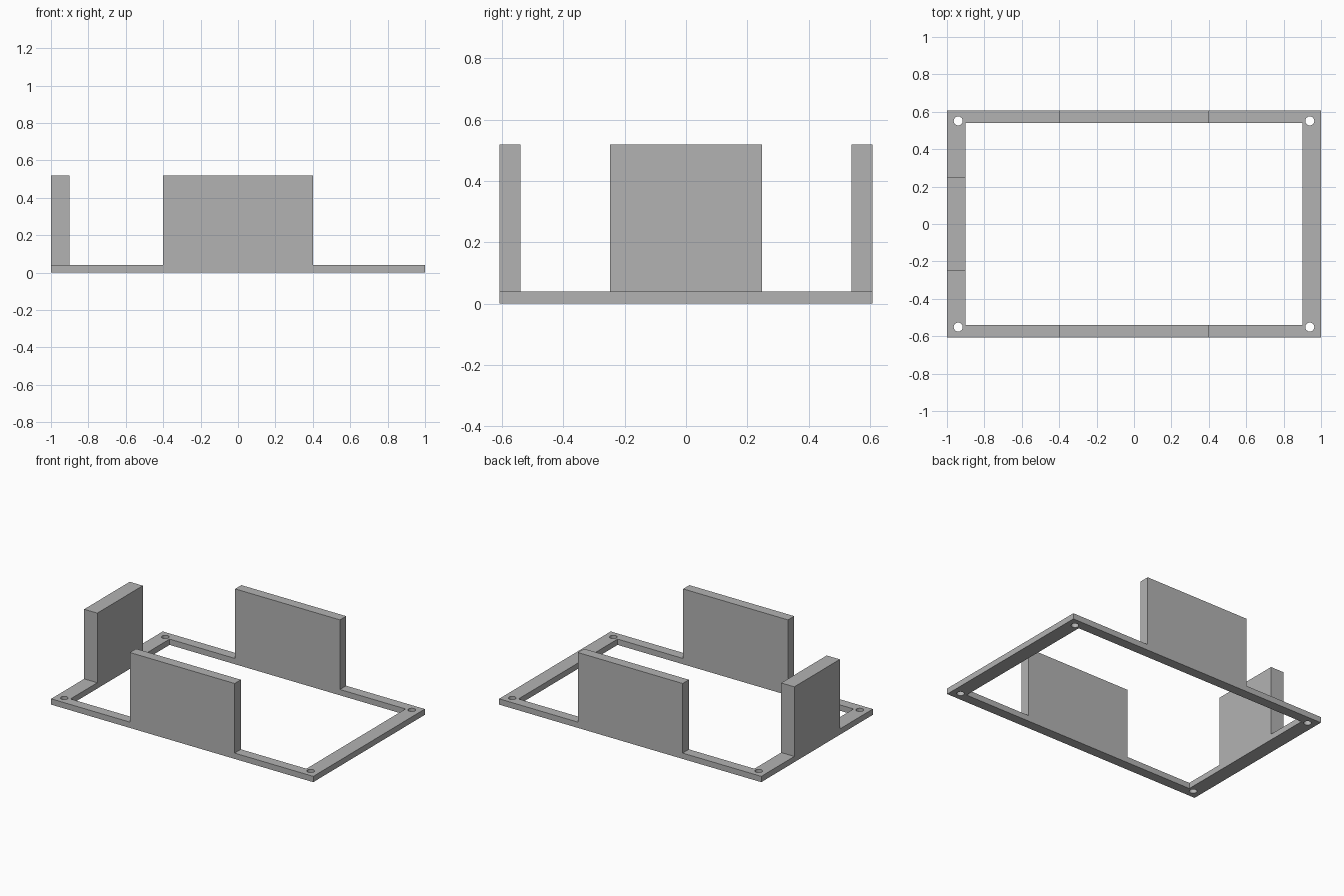
import bpy, bmesh
from math import cos, sin, tau

cube = bpy.data.objects.get("Cube")
if cube:
    bpy.data.objects.remove(cube, do_unlink=True)

HALF_X, HALF_Y = 1.0, 0.608      # outer frame
IN_X, IN_Y = 0.9, 0.54           # opening
BASE, TOP = 0.04, 0.52           # frame thickness, wall height

grey = bpy.data.materials.new("plain grey")
grey.use_nodes = True
colour = (0.45, 0.45, 0.45, 1)
grey.diffuse_color = colour
grey.node_tree.nodes["Principled BSDF"].inputs["Base Color"].default_value = colour


def finish(name, bm):
    bmesh.ops.recalc_face_normals(bm, faces=bm.faces)
    mesh = bpy.data.meshes.new(name)
    bm.to_mesh(mesh)
    bm.free()
    mesh.materials.append(grey)
    obj = bpy.data.objects.new(name, mesh)
    bpy.context.collection.objects.link(obj)
    return obj


def loop(bm, points):
    verts = [bm.verts.new((x, y, 0)) for x, y in points]
    return [bm.edges.new((v, verts[i - 1])) for i, v in enumerate(verts)]


def rectangle(x, y):
    return [(-x, -y), (x, -y), (x, y), (-x, y)]


def circle(cx, cy, r, n=32):
    return [(cx + r * cos(tau * i / n), cy + r * sin(tau * i / n)) for i in range(n)]


def wall(name, x0, x1, y0, y1):
    bm = bmesh.new()
    loop(bm, [(x0, y0), (x1, y0), (x1, y1), (x0, y1)])
    face = bm.faces.new(bm.verts[:])
    up = bmesh.ops.extrude_face_region(bm, geom=[face])["geom"]
    moved = [g for g in up if isinstance(g, bmesh.types.BMVert)]
    bmesh.ops.translate(bm, verts=moved, vec=(0, 0, TOP - BASE))
    finish(name, bm).location.z = BASE


# Base frame: outline with a large opening and four screw holes
bm = bmesh.new()
edges = loop(bm, rectangle(HALF_X, HALF_Y)) + loop(bm, rectangle(IN_X, IN_Y))
for cx, cy in rectangle(0.94, 0.551):
    edges += loop(bm, circle(cx, cy, 0.024))
bmesh.ops.triangle_fill(bm, edges=edges, use_beauty=True, normal=(0, 0, 1))
up = bmesh.ops.extrude_face_region(bm, geom=bm.faces[:])["geom"]
bmesh.ops.translate(bm, vec=(0, 0, BASE),
                    verts=[g for g in up if isinstance(g, bmesh.types.BMVert)])
finish("base_frame", bm)

# Upright walls on three sides
wall("front_wall", -0.4, 0.4, -HALF_Y, -IN_Y)
wall("back_wall", -0.4, 0.4, IN_Y, HALF_Y)
wall("right_wall", -HALF_X, -IN_X, -0.248, 0.248)
